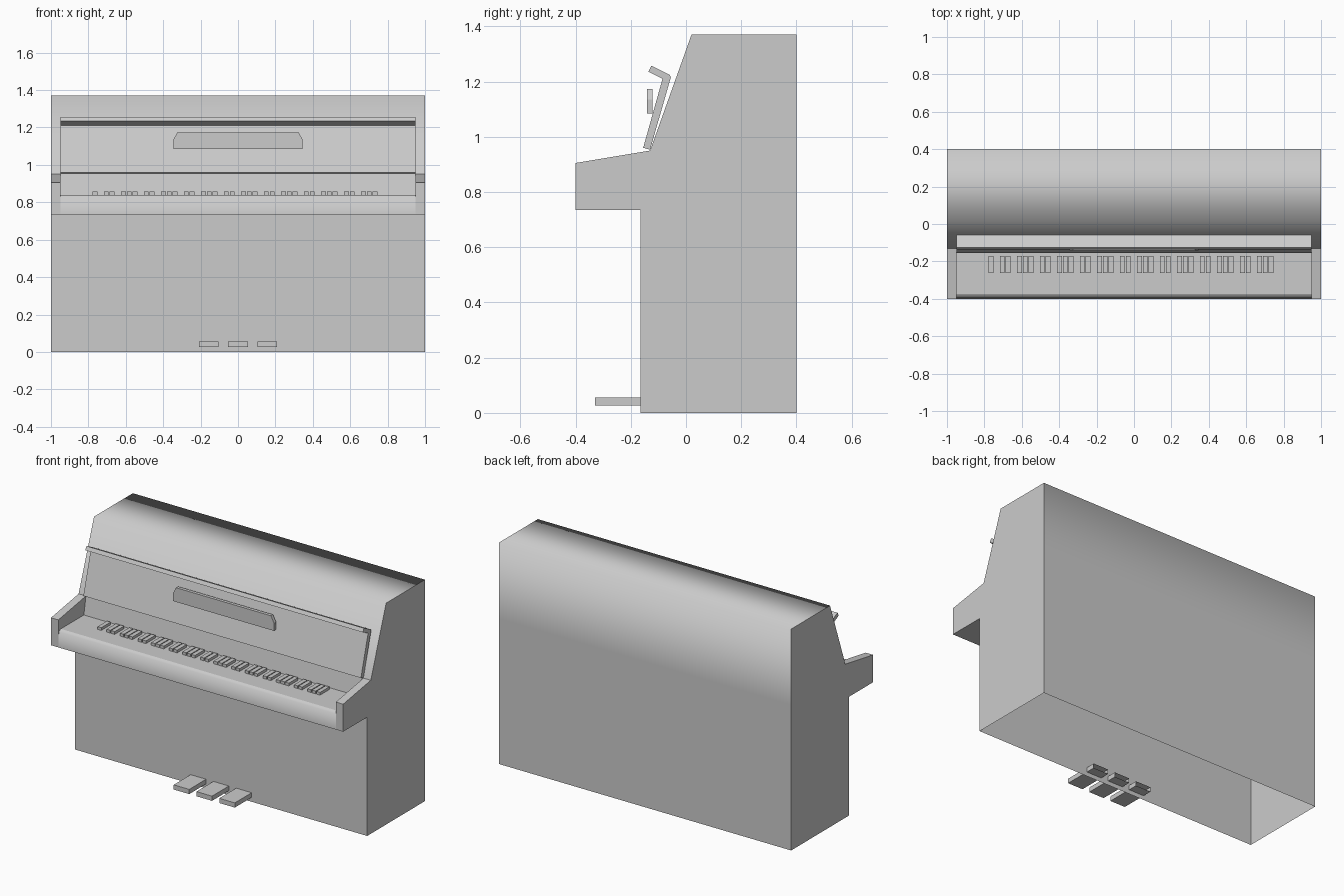
import bpy, bmesh

if "Cube" in bpy.data.objects:
    bpy.data.objects.remove(bpy.data.objects["Cube"])


def finish(bm, name):
    bmesh.ops.remove_doubles(bm, verts=bm.verts, dist=1e-4)
    bmesh.ops.recalc_face_normals(bm, faces=bm.faces)
    mesh = bpy.data.meshes.new(name)
    bm.to_mesh(mesh)
    bm.free()
    ob = bpy.data.objects.new(name, mesh)
    bpy.context.collection.objects.link(ob)
    return ob


def strip(bm, prof, x0, x1, flat=()):
    """Sheet spanned by a (y, z) profile between two x positions."""
    a = [bm.verts.new((x0, y, z)) for y, z in prof]
    b = [bm.verts.new((x1, y, z)) for y, z in prof]
    for i in range(len(prof) - 1):
        f = bm.faces.new((a[i], a[i + 1], b[i + 1], b[i]))
        f.smooth = i not in flat


def cap(bm, pts, x):
    bm.faces.new([bm.verts.new((x, y, z)) for y, z in pts])


def box(bm, x0, x1, y0, y1, z0, z1, open_back=False):
    v = [bm.verts.new((x, y, z)) for x in (x0, x1) for y in (y0, y1) for z in (z0, z1)]
    quads = [(0, 1, 3, 2), (4, 5, 7, 6), (0, 1, 5, 4), (0, 2, 6, 4), (1, 3, 7, 5)]
    if not open_back:
        quads.append((2, 3, 7, 6))
    for q in quads:
        bm.faces.new([v[i] for i in q])


# Cabinet: shell open at the bottom, with key bed sunk between the cheeks
HALF, INNER = 1.0, 0.95
back = [(0.4, 0), (0.4, 0.9), (0.4, 1.37), (0.02, 1.37), (-0.13, 0.95)]
bed = [(-0.15, 0.84), (-0.375, 0.84), (-0.395, 0.83), (-0.4, 0.735)]
front = [(-0.165, 0.735), (-0.165, 0)]
outer = back + [(-0.4, 0.905), (-0.4, 0.735)] + front

bm = bmesh.new()
strip(bm, back + bed + front, -INNER, INNER, flat=(4, 5, 8))
for s in (-1, 1):
    strip(bm, outer, s * INNER, s * HALF, flat=(4, 5, 6))
    cap(bm, outer, s * HALF)
    cap(bm, [back[-1]] + bed + [(-0.4, 0.905)], s * INNER)
finish(bm, "cabinet")

# Raised fallboard with folded top lip
lid = [(-0.155, 0.96), (-0.13, 0.953), (-0.055, 1.215), (-0.06, 1.225),
       (-0.125, 1.257), (-0.136, 1.235), (-0.085, 1.21)]
bm = bmesh.new()
strip(bm, lid + lid[:1], -INNER, INNER, flat=range(7))
for s in (-1, 1):
    cap(bm, lid, s * INNER)
finish(bm, "fallboard")

# Music rest: thin board with clipped upper corners
rest = [(-0.345, 1.085), (0.345, 1.085), (0.345, 1.135), (0.325, 1.173),
        (-0.325, 1.173), (-0.345, 1.135)]
bm = bmesh.new()
face = bm.faces.new([bm.verts.new((x, -0.142, z)) for x, z in rest])
ext = bmesh.ops.extrude_face_region(bm, geom=[face], use_keep_orig=True)
for v in ext["geom"]:
    if isinstance(v, bmesh.types.BMVert):
        v.co.y = -0.122
finish(bm, "music_rest")

# Black keys: one single key, then groups of two and three
PITCH = 0.03056
steps = [0] + [7 * o + k for o in range(7) for k in (2, 3, 5, 6, 7)]
bm = bmesh.new()
for k in steps:
    x = -0.765 + k * PITCH
    box(bm, x - 0.0125, x + 0.0125, -0.262, -0.17, 0.838, 0.857)
finish(bm, "black_keys")

# Pedals running through the lower front panel
for name, x in (("left_pedal", -0.156), ("middle_pedal", 0), ("right_pedal", 0.156)):
    bm = bmesh.new()
    box(bm, x - 0.053, x + 0.053, -0.33, -0.105, 0.027, 0.056, open_back=True)
    finish(bm, name)
